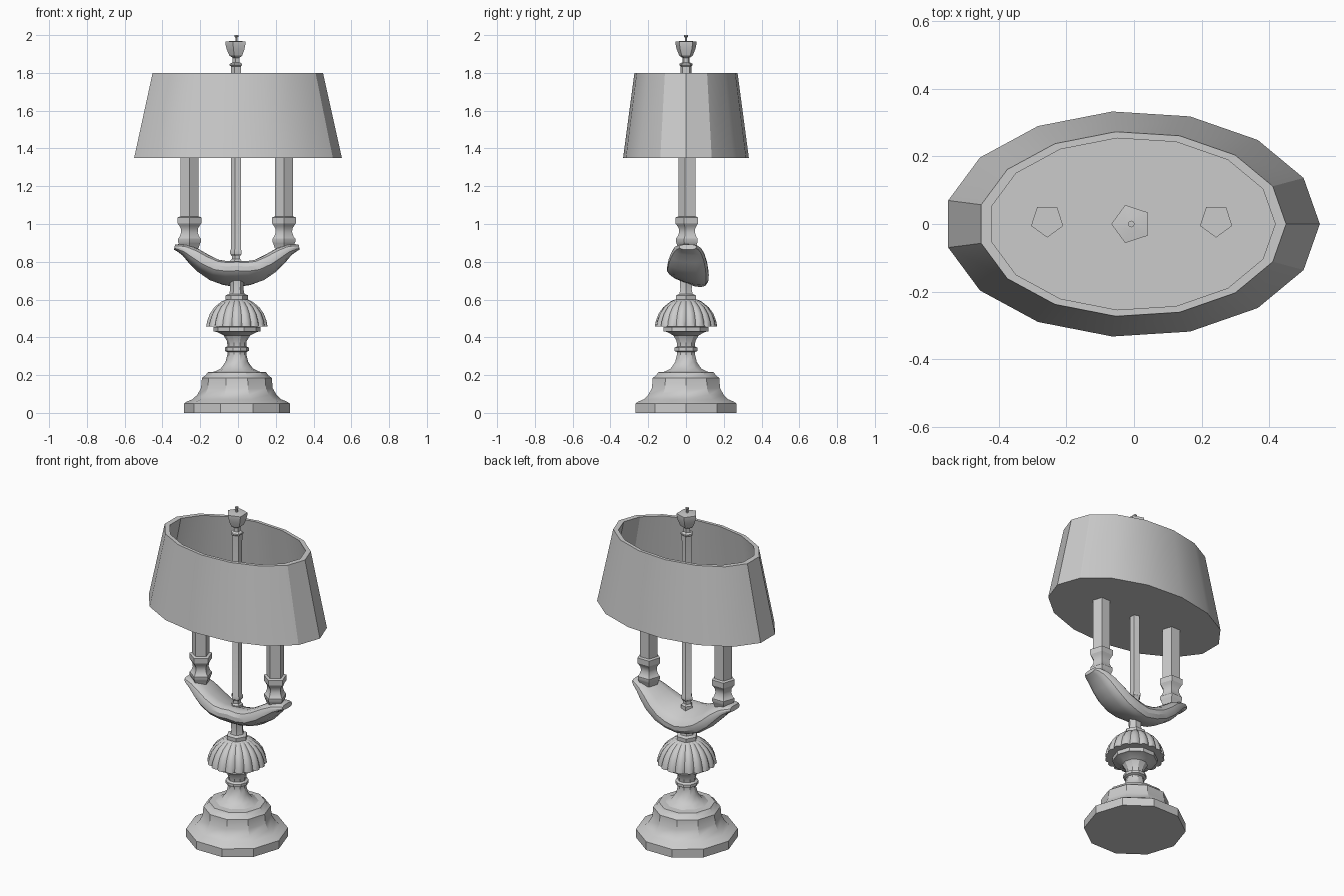
import bpy, bmesh
from math import sin, cos, pi, radians, atan2, hypot

cube = bpy.data.objects.get("Cube")
if cube:
    bpy.data.objects.remove(cube, do_unlink=True)

mat = bpy.data.materials.new("plain grey")
mat.use_nodes = True
GREY = (0.6, 0.6, 0.6, 1)
mat.diffuse_color = GREY
mat.node_tree.nodes["Principled BSDF"].inputs["Base Color"].default_value = GREY

AXIS = -0.006  # lamp axis in x


def loft(name, rings, closed_caps=True):
    """Skin a list of rings (equal point counts) and cap both ends."""
    bm = bmesh.new()
    loops = [[bm.verts.new(p) for p in ring] for ring in rings]
    n = len(loops[0])
    for a, b in zip(loops, loops[1:]):
        for i in range(n):
            j = (i + 1) % n
            bm.faces.new((a[i], a[j], b[j], b[i]))
    if closed_caps:
        bm.faces.new(loops[0][::-1])
        bm.faces.new(loops[-1])
    bmesh.ops.recalc_face_normals(bm, faces=bm.faces[:])
    mesh = bpy.data.meshes.new(name)
    bm.to_mesh(mesh)
    bm.free()
    mesh.materials.append(mat)
    ob = bpy.data.objects.new(name, mesh)
    bpy.context.collection.objects.link(ob)
    bpy.ops.object.select_all(action='DESELECT')
    ob.select_set(True)
    bpy.context.view_layer.objects.active = ob
    bpy.ops.object.shade_smooth_by_angle(angle=radians(30))
    return ob


def turn(name, profile, sides, x=AXIS, y=0, start=0, squash=1, flute=None):
    """Turned part from (radius, z) points, optionally oval or fluted."""
    rings = []
    for r, z in profile:
        ring = []
        for i in range(sides):
            a = start + 2 * pi * i / sides
            rr = r * (flute(a) if flute else 1)
            ring.append((x + rr * cos(a), y + rr * squash * sin(a), z))
        rings.append(ring)
    return loft(name, rings)


# Stepped base
turn("base", [(.28, 0), (.28, .05), (.265, .06), (.235, .072), (.21, .095),
              (.19, .13), (.185, .185), (.165, .2), (.155, .215), (.12, .218)], 10)

# Stem with ring and flared cup
turn("stem", [(.12, .217), (.085, .235), (.06, .27), (.05, .31), (.05, .322),
              (.064, .328), (.064, .345), (.05, .352), (.052, .38), (.07, .41),
              (.105, .428), (.124, .432), (.124, .455), (.08, .458)], 10)

# Fluted dome
turn("fluted_dome", [(.12, .457), (.165, .457), (.16, .485), (.145, .525),
                     (.12, .56), (.085, .588), (.06, .6)], 72,
     flute=lambda a: .92 + .08 * abs(sin(9 * a)) ** .7)

# Collar and neck below the arms
turn("collar", [(.045, .592), (.06, .6), (.06, .622), (.04, .63),
                (.035, .655), (.038, .7)], 6)

# Curved double arm: half path of (x, z, half width, half thickness)
half = [(0, .735, .115, .05), (.06, .74, .115, .05), (.12, .757, .112, .05),
        (.18, .793, .105, .048), (.23, .832, .092, .042),
        (.275, .862, .075, .03), (.31, .874, .06, .02), (.33, .878, .045, .014)]
path = [(-x, z, w, t) for x, z, w, t in half[:0:-1]] + half
rings = []
for k, (x, z, w, t) in enumerate(path):
    a, b = path[max(k - 1, 0)], path[min(k + 1, len(path) - 1)]
    dx, dz = b[0] - a[0], b[1] - a[1]
    length = hypot(dx, dz)
    nx, nz = -dz / length, dx / length
    tilt = radians(-22) * (1 - abs(x) / .33)
    ring = []
    for i in range(16):
        ang = 2 * pi * i / 16
        c, s = cos(ang), sin(ang)
        u = w * abs(c) ** .75 * (1 if c > 0 else -1)
        v = t * abs(s) ** .75 * (1 if s > 0 else -1)
        u, v = u * cos(tilt) - v * sin(tilt), u * sin(tilt) + v * cos(tilt)
        ring.append((AXIS + x + nx * v, .01 + u, z + nz * v))
    rings.append(ring)
arm = loft("double_arm", rings)
for p in arm.data.polygons:
    p.use_smooth = True

# Candle sockets and candles
for side, label in ((-1, "right"), (1, "left")):
    cx = -.007 + side * .25
    turn(label + "_socket", [(.05, .87), (.06, .898), (.064, .905), (.064, .922),
                             (.055, .932), (.046, .955), (.047, .975), (.056, .99),
                             (.066, 1.003), (.066, 1.035), (.05, 1.04)],
         5, cx, .01, -pi / 2)
    turn(label + "_candle", [(.05, 1.03), (.05, 1.38)], 5, cx, .01, -pi / 2)

# Centre rod with its foot, then the finial
turn("centre_rod", [(.034, .77), (.034, .805), (.024, .815), (.024, .83),
                    (.034, .842), (.034, .858), (.028, .868), (.028, 1.81)],
     5, -.008, 0, pi)
turn("finial", [(.03, 1.80), (.03, 1.835), (.036, 1.84), (.036, 1.848), (.02, 1.856),
                (.02, 1.88), (.038, 1.892), (.052, 1.925), (.059, 1.955),
                (.059, 1.965), (.02, 1.97)], 5, -.008, 0, pi)
turn("finial_tip", [(.006, 1.965), (.006, 1.988), (.01, 1.992), (.01, 2.0)],
     8, -.008)

# Oval shade: outer wall, rim, inner wall and closed floor
turn("lamp_shade", [(.556, 1.35), (.456, 1.8), (.424, 1.8), (.522, 1.36)],
     15, squash=.602)
